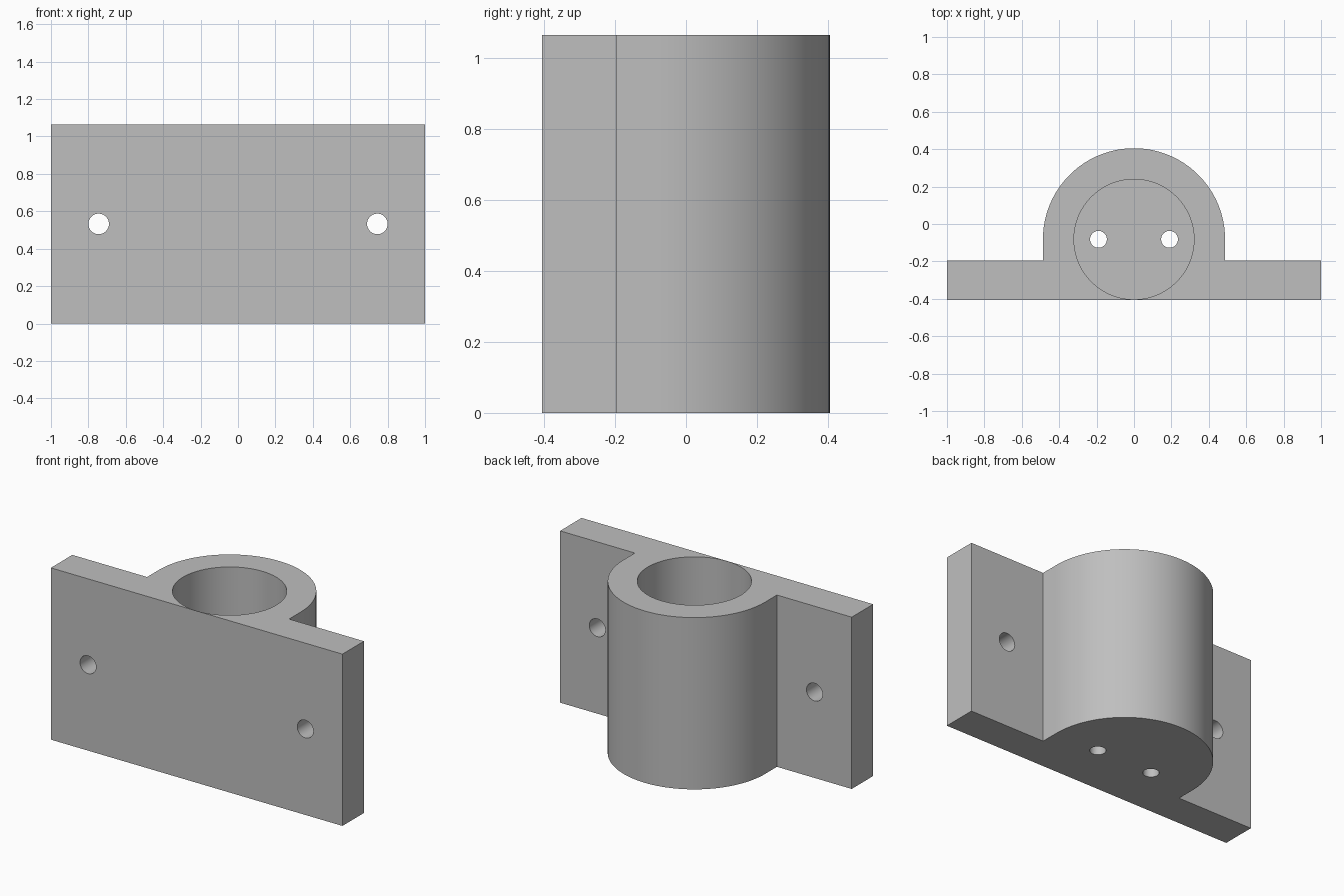
import bpy
import bmesh
from math import cos, sin, pi, radians
from mathutils import Matrix

cube = bpy.data.objects.get("Cube")
if cube:
    bpy.data.objects.remove(cube, do_unlink=True)

HEIGHT = 1.065
FRONT, PLATE_BACK = -0.405, -0.195
AXIS_Y, OUTER_R, BORE_R = -0.082, 0.487, 0.321
FLOOR = 0.085

grey = bpy.data.materials.new("plain grey")
grey.use_nodes = True
colour = (0.52, 0.52, 0.52, 1)
grey.diffuse_color = colour
grey.node_tree.nodes["Principled BSDF"].inputs["Base Color"].default_value = colour


def make_object(name, bm):
    bmesh.ops.recalc_face_normals(bm, faces=bm.faces)
    mesh = bpy.data.meshes.new(name)
    bm.to_mesh(mesh)
    bm.free()
    mesh.materials.append(grey)
    obj = bpy.data.objects.new(name, mesh)
    bpy.context.collection.objects.link(obj)
    return obj


def cutter(name, radius, depth, location, sides=48, along_y=False):
    bm = bmesh.new()
    turn = Matrix.Rotation(pi / 2 if along_y else 0, 4, "X")
    bmesh.ops.create_cone(bm, cap_ends=True, segments=sides, radius1=radius,
                          radius2=radius, depth=depth,
                          matrix=Matrix.Translation(location) @ turn)
    obj = make_object(name, bm)
    obj.hide_render = True
    return obj


# Bracket body: flat mounting plate with a rounded housing behind it
STEPS = 64
arc = [(OUTER_R * cos(pi * i / STEPS), AXIS_Y + OUTER_R * sin(pi * i / STEPS))
       for i in range(STEPS + 1)]
outline = [(-1, FRONT), (1, FRONT), (1, PLATE_BACK), (OUTER_R, PLATE_BACK)]
outline += arc + [(-OUTER_R, PLATE_BACK), (-1, PLATE_BACK)]
bm = bmesh.new()
base = bm.faces.new([bm.verts.new((x, y, 0)) for x, y in outline])
result = bmesh.ops.extrude_face_region(bm, geom=[base])
top = [v for v in result["geom"] if isinstance(v, bmesh.types.BMVert)]
bmesh.ops.translate(bm, verts=top, vec=(0, 0, HEIGHT))
body = make_object("mounting_bracket", bm)

# Blind bore, plus screw holes in the plate and drain holes in the floor
cutters = [cutter("bore_cutter", BORE_R, HEIGHT,
                  (0, AXIS_Y, FLOOR + HEIGHT / 2), 128)]
for side, label in ((-1, "right"), (1, "left")):
    cutters.append(cutter(label + "_screw_hole_cutter", 0.055, 0.5,
                          (side * 0.745, -0.3, HEIGHT / 2), along_y=True))
    cutters.append(cutter(label + "_floor_hole_cutter", 0.045, 0.3,
                          (side * 0.19, AXIS_Y, 0)))

bpy.ops.object.select_all(action="DESELECT")
body.select_set(True)
bpy.context.view_layer.objects.active = body
for tool in cutters:
    mod = body.modifiers.new(tool.name, "BOOLEAN")
    mod.operation = "DIFFERENCE"
    mod.solver = "EXACT"
    mod.object = tool
    bpy.ops.object.modifier_apply(modifier=mod.name)
for tool in cutters:
    bpy.data.objects.remove(tool, do_unlink=True)

bpy.ops.object.shade_smooth_by_angle(angle=radians(30))
